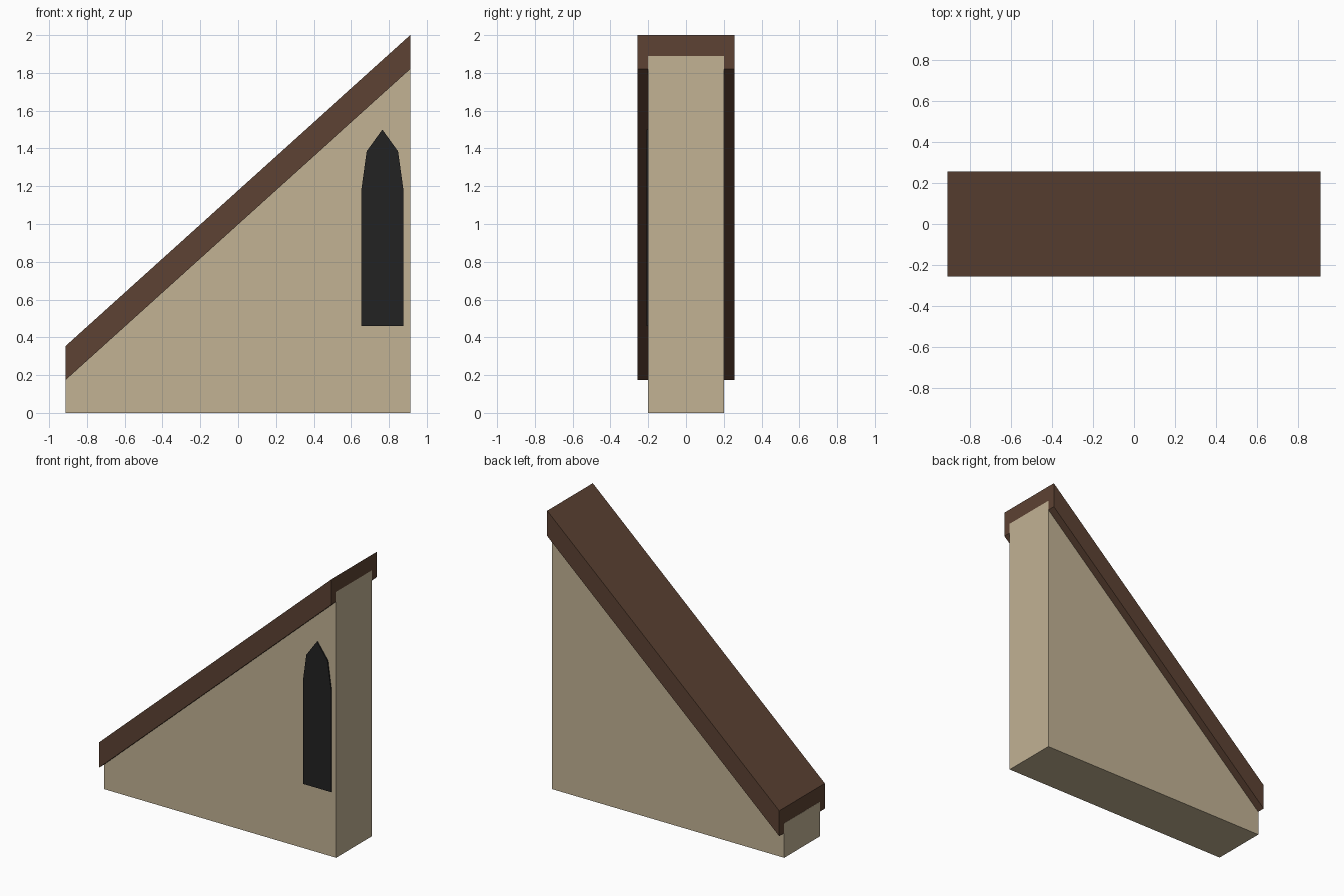
import bpy, bmesh

if "Cube" in bpy.data.objects:
    bpy.data.objects.remove(bpy.data.objects["Cube"])


def material(name, rgb):
    """Flat colour from 0-255 sRGB values."""
    m = bpy.data.materials.new(name)
    lin = [((c / 255 + 0.055) / 1.055) ** 2.4 for c in rgb]
    m.diffuse_color = (*lin, 1)
    m.use_nodes = True
    m.node_tree.nodes["Principled BSDF"].inputs["Base Color"].default_value = m.diffuse_color
    return m


def prism(name, profile, y0, y1, mat):
    """Extrude an (x, z) outline from y0 to y1."""
    bm = bmesh.new()
    face = bm.faces.new([bm.verts.new((x, y0, z)) for x, z in profile])
    new = bmesh.ops.extrude_face_region(bm, geom=[face])["geom"]
    verts = [g for g in new if isinstance(g, bmesh.types.BMVert)]
    bmesh.ops.translate(bm, vec=(0, y1 - y0, 0), verts=verts)
    bmesh.ops.recalc_face_normals(bm, faces=bm.faces)
    mesh = bpy.data.meshes.new(name)
    bm.to_mesh(mesh)
    bm.free()
    mesh.materials.append(mat)
    obj = bpy.data.objects.new(name, mesh)
    bpy.context.collection.objects.link(obj)
    return obj


sand = material("sandstone", (194, 178, 148))
brown = material("brown roof", (93, 66, 51))
dark = material("dark window", (34, 34, 34))

HALF = 0.912

# Sloped wall, its top edge buried in the roof (ends a hair proud of it)
W = HALF + 0.0005
prism("wall", [(-W, 0), (W, 0), (W, 1.89), (-W, 0.245)], -0.2, 0.2, sand)

# Slanted roof slab overhanging front and back
prism("roof", [(-HALF, 0.175), (HALF, 1.82), (HALF, 2.0), (-HALF, 0.355)],
      -0.256, 0.256, brown)

# Pointed window plate on the front only
cx = 0.765
right = [(0.11, 0.46), (0.11, 1.19), (0.083, 1.385)]
outline = ([(cx + x, z) for x, z in right] + [(cx, 1.5)]
           + [(cx - x, z) for x, z in reversed(right)])
prism("window", outline, -0.208, -0.2, dark)
